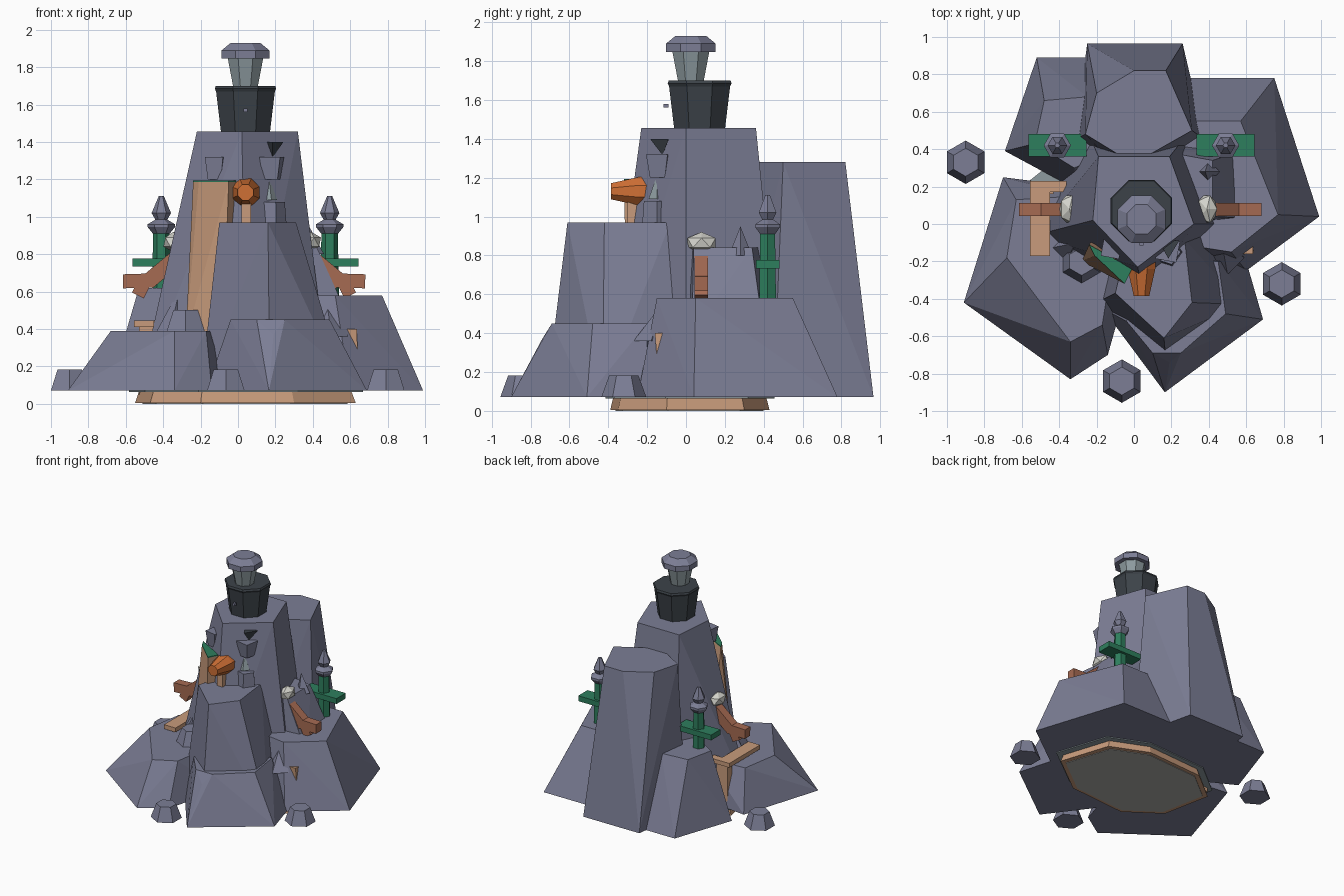
import bpy, bmesh, math
from mathutils import Vector, Matrix

cube = bpy.data.objects.get("Cube")
if cube:
    bpy.data.objects.remove(cube, do_unlink=True)


def material(name, rgb):
    m = bpy.data.materials.new(name)
    m.use_nodes = True
    m.diffuse_color = (*rgb, 1)
    m.node_tree.nodes["Principled BSDF"].inputs["Base Color"].default_value = (*rgb, 1)
    return m


ROCK = material("purple grey rock", (.2, .207, .3))
CHARCOAL = material("charcoal", (.045, .055, .066))
WOOD = material("pale wood", (.58, .33, .2))
GREEN = material("green paint", (.027, .21, .11))
BROWN = material("red brown wood", (.38, .145, .085))
ORANGE = material("orange metal", (.62, .16, .035))
WHITE = material("white crystal", (.65, .65, .6))
SLATE = material("pale slate", (.27, .33, .35))
FLOOR = material("floor grey", (.42, .42, .4))


def finish(name, bm, *mats):
    bmesh.ops.recalc_face_normals(bm, faces=bm.faces)
    mesh = bpy.data.meshes.new(name)
    bm.to_mesh(mesh)
    bm.free()
    for m in mats:
        mesh.materials.append(m)
    ob = bpy.data.objects.new(name, mesh)
    bpy.context.collection.objects.link(ob)
    return ob


def hull(name, mat, *levels):
    """Faceted solid around flat polygons, each given as (height, points)."""
    bm = bmesh.new()
    for z, pts in levels:
        for x, y in pts:
            bm.verts.new((x, y, z))
    res = bmesh.ops.convex_hull(bm, input=bm.verts)
    loose = set(res["geom_interior"] + res["geom_unused"])
    bmesh.ops.delete(bm, geom=[v for v in loose if isinstance(v, bmesh.types.BMVert)], context="VERTS")
    bmesh.ops.dissolve_limit(bm, angle_limit=.02, verts=bm.verts, edges=bm.edges)
    return finish(name, bm, mat)


def ngon(x, y, r, n, turn=0.0):
    return [(x + r * math.cos(turn + math.tau * i / n), y + r * math.sin(turn + math.tau * i / n))
            for i in range(n)]


def lathe(name, mat, profile, n, loc, rot=None, turn=0.0):
    """Stack of n-sided rings given as (radius, height)."""
    bm = bmesh.new()
    rings = [[bm.verts.new((x, y, z)) for x, y in ngon(0, 0, r, n, turn)] for r, z in profile]
    for a, b in zip(rings, rings[1:]):
        for i in range(n):
            bm.faces.new((a[i], a[(i + 1) % n], b[(i + 1) % n], b[i]))
    bm.faces.new(rings[0])
    bm.faces.new(rings[-1])
    bm.transform(Matrix.Translation(loc) @ (rot or Matrix()))
    return finish(name, bm, mat)


def box(name, mat, lo, hi):
    bm = bmesh.new()
    bmesh.ops.create_cube(bm, size=1)
    lo, hi = Vector(lo), Vector(hi)
    for v in bm.verts:
        v.co = (lo + hi) / 2 + v.co * (hi - lo)
    return finish(name, bm, mat)


def beam(name, mat, a, b, w, d):
    """Straight bar in the xz plane from a to b, w wide and d deep."""
    a, b = Vector(a), Vector(b)
    bm = bmesh.new()
    bmesh.ops.create_cube(bm, size=1)
    turn = Matrix.Rotation(-math.atan2(b.z - a.z, b.x - a.x), 4, "Y")
    bm.transform(Matrix.Translation((a + b) / 2) @ turn @ Matrix.Diagonal(((b - a).length, d, w, 1)))
    return finish(name, bm, mat)


# Large rocks around the tower
BASE = .07
hull("tower_rock", ROCK,
     (BASE, [(-.25, .5), (.3, .5), (.49, 0), (.05, -.42), (-.53, -.06)]),
     (1.455, [(-.19, .36), (.19, .36), (.32, 0), (.02, -.23), (-.22, .02)]))
hull("back_rock", ROCK,
     (BASE, [(-.25, .965), (.26, .965), (.38, .45), (-.32, .45), (0, .2)]),
     (1.28, [(-.2, .7), (0, .82), (.17, .82), (.31, .5), (.08, .37), (-.08, .37), (-.26, .48)]))
hull("right_front_rock", ROCK,
     (BASE, [(-.91, -.42), (-.34, -.83), (-.14, -.7), (0, -.2), (-.3, .2), (-.7, .25)]),
     (.39, [(-.68, -.18), (-.34, -.63), (-.17, -.54), (-.1, -.1), (-.3, .15), (-.63, .13)]))
hull("right_back_rock", ROCK,
     (BASE, [(-.52, .89), (-.2, .89), (-.1, .2), (-.3, .18), (-.69, .39)]),
     (.62, [(-.48, .66), (-.25, .68), (-.2, .35), (-.32, .3), (-.53, .43)]))
hull("left_rock", ROCK,
     (BASE, [(.75, .78), (.99, .04), (.6, -.25), (.2, -.2), (.2, .78)]),
     (.58, [(.57, .55), (.77, .05), (.52, -.15), (.2, -.1), (.25, .55)]))
hull("front_rock", ROCK,
     (BASE, [(-.2, -.42), (.17, -.72), (.58, -.43), (.45, 0), (-.1, 0)]),
     (.97, [(-.1, -.37), (.16, -.61), (.31, -.42), (.27, -.08), (-.03, -.08)]))
hull("front_base_rock", ROCK,
     (BASE, [(-.17, -.45), (.165, -.9), (.69, -.51), (.6, -.2), (-.1, -.1)]),
     (.37, [(.19, -.74)]),
     (.45, [(-.04, -.52), (.1, -.69), (.25, -.69), (.49, -.48), (.45, -.2), (0, -.2)]))
hull("left_shoulder_rock", ROCK,
     (.4, [(.62, .03), (.6, .4), (.2, .45), (.25, 0)]),
     (.84, [(.42, .04), (.42, .34), (.2, .38), (.25, .02)]))
hull("shoulder_spike", ROCK, (.8, ngon(.4, .28, .06, 4)), (.95, [(.38, .28)]))
hull("left_low_spike", ROCK, (.36, ngon(.5, -.18, .09, 4)), (.58, [(.47, -.1)]))
hull("right_low_spike", ROCK, (.36, ngon(-.37, -.13, .08, 4)), (.62, [(-.31, -.1)]))

# Small hexagonal stones
for i, (x, y, z) in enumerate([(-.9, .33, BASE), (.79, -.32, BASE), (-.065, -.84, BASE), (-.28, -.2, .39)]):
    lathe(f"small_stone_{i + 1}", ROCK, [(.116, 0), (.075, .113)], 6, (x, y, z), turn=math.pi / 6)

# Wooden plinth, floor and underside
plinth = [(-.55, .2), (-.47, -.2), (-.2, -.39), (.3, -.35), (.63, -.1), (.5, .3), (.2, .43), (-.3, .4)]


def scaled(f):
    return [(x * f, y * f) for x, y in plinth]


hull("underside_plate", SLATE, (.063, scaled(1.06)), (.071, scaled(1.06)))
hull("wooden_plinth", WOOD, (.004, scaled(1)), (.07, scaled(.96)))
hull("floor_plate", FLOOR, (0, scaled(.93)), (.006, scaled(.93)))

# Leaning panel with a green top
panel = [(-.24, -.11), (-.01, -.24), (-.05, -.32), (-.21, -.17)]
hull("leaning_panel", WOOD,
     (.35, [(-.28, -.2), (-.08, -.3), (-.03, -.1), (-.2, -.05)]), (1.185, panel))
hull("panel_green_top", GREEN, (1.185, panel), (1.193, panel))

# Side dock and exposed plank
box("dock_slab", WOOD, (-.555, -.17, .41), (-.45, .23, .445))
box("dock_cross_slab", WOOD, (-.555, .17, .41), (-.36, .23, .445))
box("dock_support", WOOD, (-.53, .16, .03), (-.43, .22, .42))
hull("exposed_plank", WOOD, (.27, [(.64, -.15), (.6, -.15)]),
     (.4, [(.635, -.16), (.635, -.1), (.56, -.1), (.56, -.16)]))

# Lantern on the tower
lathe("lantern_cup", CHARCOAL, [(.142, 1.455), (.17, 1.67), (.178, 1.685), (.172, 1.7), (.13, 1.7)],
      8, (.04, .07, 0), turn=math.pi / 8)
lathe("lantern_glass", SLATE, [(.07, 1.69), (.105, 1.86)], 8, (.04, .025, 0), turn=math.pi / 8)
lathe("lantern_cap", ROCK, [(.138, 1.847), (.138, 1.89), (.085, 1.93)], 8, (.04, .025, 0), turn=math.pi / 8)
box("cup_knob", ROCK, (.03, -.115, 1.56), (.05, -.09, 1.58))

# Orange barrel aimed forward on a wooden post
aim = Matrix.Rotation(math.pi / 2, 4, "X")
lathe("barrel", ORANGE, [(.055, .18), (.08, .2), (.08, .24), (.045, .385)], 8,
      (.04, 0, 1.13), aim, math.pi / 8)
box("barrel_post", WOOD, (.02, -.3, .93), (.07, -.25, 1.08))

# Stone figure on the tower front
lathe("figure_foot", ROCK, [(.08, .95), (.07, 1.08)], 5, (.18, -.15, 0))
lathe("figure_cone", SLATE, [(.045, 1.09), (.004, 1.2)], 5, (.165, -.15, 0))
lathe("figure_chest", ROCK, [(.055, 1.2), (.08, 1.32)], 4, (.18, -.14, 0), turn=.6)
lathe("figure_horn", CHARCOAL, [(.004, 1.32), (.065, 1.4)], 3, (.185, -.12, 0), turn=.5)
lathe("right_wall_stone", ROCK, [(.05, 1.2), (.07, 1.32)], 4, (-.12, -.13, 0), turn=.6)

# Posts, arms and crystals on both sides
for side, s, px in (("left", 1, .49), ("right", -1, -.41)):
    lathe(f"{side}_post", GREEN, [(.05, .55), (.044, .92)], 6, (px, .42, 0))
    box(f"{side}_post_board", GREEN, (px - .155, .36, .733), (px + .155, .48, .777))
    lathe(f"{side}_finial", ROCK,
          [(.045, .91), (.073, .945), (.073, .96), (.032, .985), (.052, 1.02), (.014, 1.11)], 6, (px, .42, 0))
    for part, a, b, w in (("arm", (.37, .8), (.55, .65), .085),
                          ("outer_prong", (.52, .66), (.68, .655), .075),
                          ("lower_prong", (.55, .68), (.6, .58), .07)):
        # The right arm sits closer in
        dx = 0 if s > 0 else -.065
        beam(f"{side}_{part}", BROWN, (s * (a[0] + dx), .078, a[1]), (s * (b[0] + dx), .078, b[1]), w, .07)
    bm = bmesh.new()
    bmesh.ops.create_icosphere(bm, subdivisions=1, radius=1)
    bm.transform(Matrix.Translation((.39 if s > 0 else -.345, .08, .865)) @ Matrix.Diagonal((.06, .085, .055, 1)))
    finish(f"{side}_crystal", bm, WHITE)
